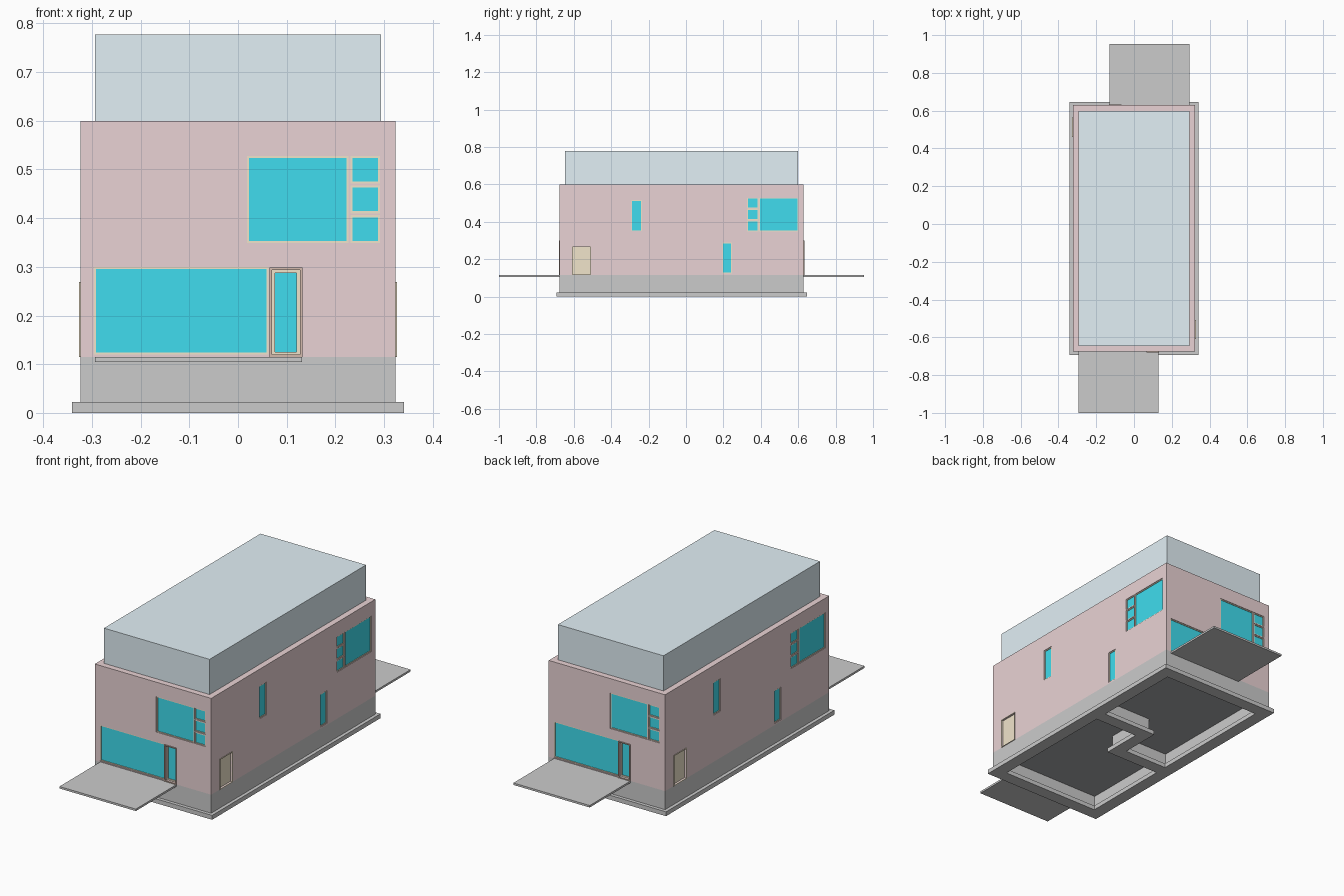
import bpy, bmesh

if "Cube" in bpy.data.objects:
    bpy.data.objects.remove(bpy.data.objects["Cube"])

CY = -0.0235                 # the plan is symmetric by a half turn about (0, CY)
HX, HY = 0.324, 0.6525       # half size of the outer walls
WALL = 0.03


def mat(name, r, g, b):
    m = bpy.data.materials.new(name)
    m.diffuse_color = (r, g, b, 1)
    m.use_nodes = True
    m.node_tree.nodes["Principled BSDF"].inputs["Base Color"].default_value = m.diffuse_color
    return m


BRICK = mat("brick", 0.82, 0.65, 0.66)
ROOF = mat("pale_blue", 0.76, 0.87, 0.92)
GLASS = mat("glass", 0.05, 0.72, 0.86)
TAN = mat("tan", 0.88, 0.78, 0.60)
BROWN = mat("brown", 0.66, 0.50, 0.42)
DARK = mat("dark_grey", 0.40, 0.41, 0.42)


def build(name, boxes, material=None):
    """One object from boxes given as (x0, x1, y0, y1, z0, z1)."""
    bm = bmesh.new()
    for x0, x1, y0, y1, z0, z1 in boxes:
        vs = bmesh.ops.create_cube(bm, size=1)["verts"]
        for v in vs:
            v.co.x = x0 if v.co.x < 0 else x1
            v.co.y = y0 if v.co.y < 0 else y1
            v.co.z = z0 if v.co.z < 0 else z1
    me = bpy.data.meshes.new(name)
    bm.to_mesh(me)
    bm.free()
    ob = bpy.data.objects.new(name, me)
    bpy.context.collection.objects.link(ob)
    if material:
        me.materials.append(material)
    return ob


def twin(b):
    """The same box after a half turn of the plan."""
    return (-b[1], -b[0], 2 * CY - b[3], 2 * CY - b[2], b[4], b[5])


def on_wall(side, u0, u1, z0, z1, d0, d1):
    """Box on the front or right wall (d is distance outward) plus its twin."""
    if side == "front":
        y = CY - HY
        b = (u0, u1, y - d1, y - d0, z0, z1)
    else:
        b = (HX + d0, HX + d1, u0, u1, z0, z1)
    return [b, twin(b)]


def frame(side, u0, u1, z0, z1, w, d0, d1):
    """Four bars around an opening."""
    bars = [(u0, u0 + w, z0, z1), (u1 - w, u1, z0, z1),
            (u0 + w, u1 - w, z0, z0 + w), (u0 + w, u1 - w, z1 - w, z1)]
    return [b for bar in bars for b in on_wall(side, *bar, d0, d1)]


def ring(off, t, z0, z1):
    """Four walls whose outer face lies off beyond the house wall."""
    x, y = HX + off, HY + off
    a = (-x, x, CY - y, CY - y + t, z0, z1)
    b = (-x, -x + t, CY - y + t, CY + y - t, z0, z1)
    return [a, twin(a), b, twin(b)]


def party(t, inner, z0, z1):
    """Z shaped party wall between the two homes."""
    h = t / 2
    y = 0.105
    arm = (-h, inner, CY + y - h, CY + y + h, z0, z1)
    return [arm, twin(arm), (-h, h, CY - y + h, CY + y - h, z0, z1)]


# Footing, foundation and ground floor
build("footing", ring(0.017, 0.064, 0, 0.022) + party(0.064, 0.277, 0, 0.022))
build("foundation", ring(0, WALL, 0.022, 0.115) + party(WALL, 0.294, 0.022, 0.115))
build("ground_floor", [(-0.294, 0.294, CY - 0.6225, CY + 0.6225, 0.088, 0.115)], DARK)

# Windows: wall side, u0, u1, z0, z1
windows = [("front", -0.296, 0.063, 0.12, 0.30),
           ("right", -0.292, -0.236, 0.35, 0.515),
           ("right", 0.194, 0.246, 0.123, 0.288),
           ("front", 0.018, 0.227, 0.349, 0.528),
           ("right", 0.391, 0.60, 0.349, 0.528)]
for z0, z1 in ((0.349, 0.406), (0.410, 0.467), (0.471, 0.528)):
    windows.append(("front", 0.231, 0.292, z0, z1))
    windows.append(("right", 0.326, 0.387, z0, z1))

cuts, frames, panes = [], [], []
for side, u0, u1, z0, z1 in windows:
    cuts += on_wall(side, u0, u1, z0, z1, -0.012, 0.02)
    frames += frame(side, u0, u1, z0, z1, 0.0045, -0.013, -0.003)
    panes += on_wall(side, u0 + 0.0045, u1 - 0.0045, z0 + 0.0045, z1 - 0.0045,
                     -0.013, -0.006)
build("window_frames", frames, TAN)
build("window_panes", panes, GLASS)

# Glazed entry doors and solid side doors
entry = ("front", 0.069, 0.127, 0.118, 0.294)
side_door = ("right", -0.607, -0.511, 0.118, 0.266)
cuts += on_wall(*entry, -0.02, 0.02) + on_wall(*side_door, -0.012, 0.02)
build("entry_door_casings", frame("front", 0.065, 0.132, 0.115, 0.299, 0.005, -0.002, 0.004), BROWN)
build("entry_door_frames", frame(*entry, 0.007, -0.021, -0.012), TAN)
build("entry_door_glass", on_wall("front", 0.076, 0.12, 0.125, 0.287, -0.021, -0.016), GLASS)
build("side_door_casings", frame("right", -0.61, -0.508, 0.115, 0.269, 0.003, -0.002, 0.003), TAN)
build("side_doors", on_wall(*side_door, -0.013, -0.008), TAN)

# Brick walls with the openings cut out
walls = build("walls", [(-HX, HX, CY - HY, CY + HY, 0.115, 0.6)], BRICK)
cutter = build("opening_cutter", cuts)
cutter.hide_render = True
mod = walls.modifiers.new("openings", "BOOLEAN")
mod.object = cutter
mod.operation = "DIFFERENCE"
mod.solver = "EXACT"
dg = bpy.context.evaluated_depsgraph_get()
cut_mesh = bpy.data.meshes.new_from_object(walls.evaluated_get(dg))
walls.modifiers.clear()
walls.data = cut_mesh
bpy.data.objects.remove(cutter)

# Roof block set back from the wall tops
build("roof_block", [(-0.294, 0.294, CY - 0.6225, CY + 0.6225, 0.6, 0.777)], ROOF)

# Front and rear decks
deck = (-0.294, 0.131, -1.0, CY - HY, 0.105, 0.115)
build("front_deck", [deck])
build("rear_deck", [twin(deck)])
